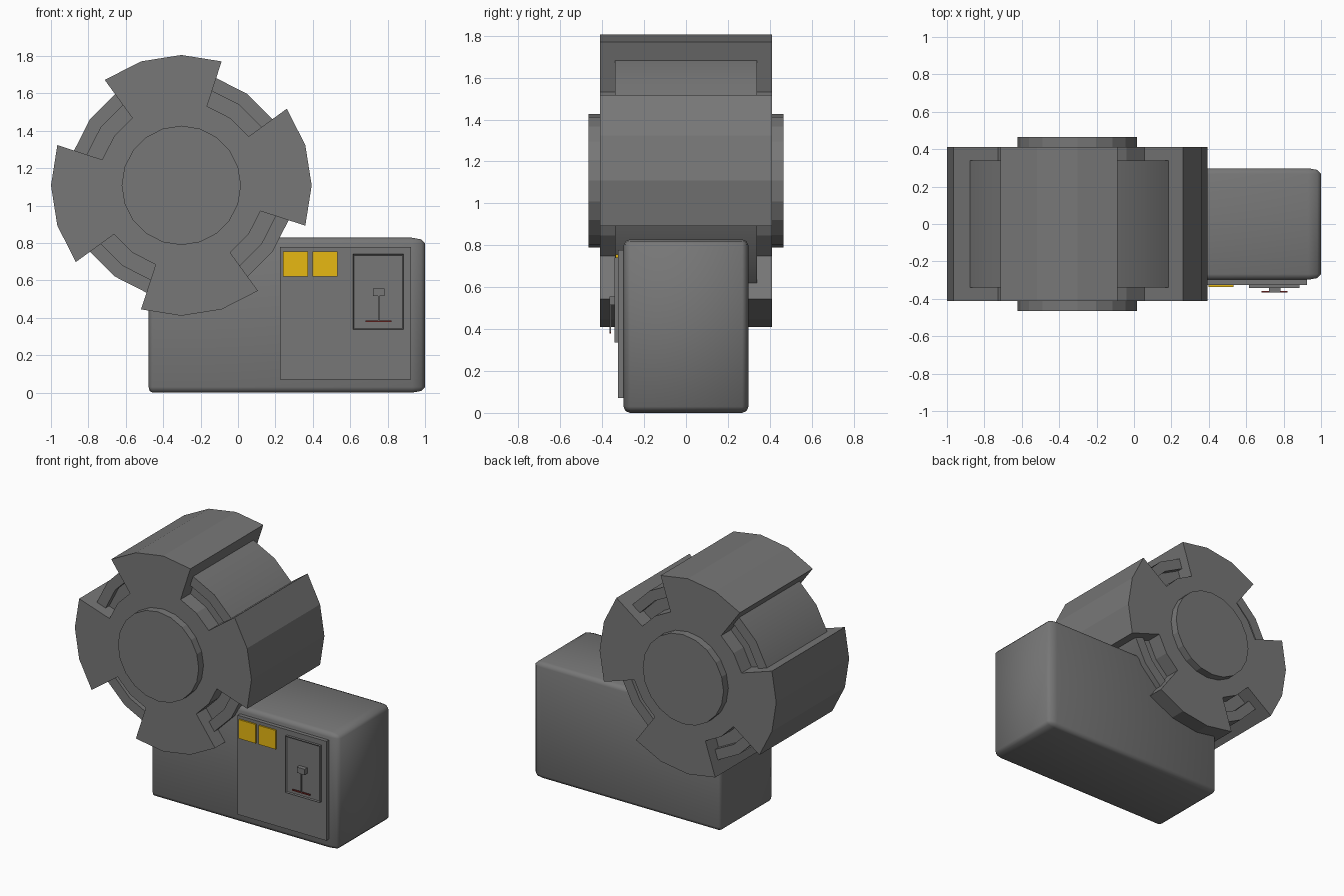
import bpy, bmesh
from math import sin, cos, radians

if "Cube" in bpy.data.objects:
    bpy.data.objects.remove(bpy.data.objects["Cube"])

CX, CZ = -0.303, 1.108          # wheel axis position
GREY = (0.184, 0.184, 0.184, 1)
YELLOW = (0.8, 0.484, 0.006, 1)
RED = (0.25, 0.03, 0.025, 1)


def material(color):
    name = "paint_%d_%d" % (color[0] * 1000, color[1] * 1000)
    mat = bpy.data.materials.get(name) or bpy.data.materials.new(name)
    mat.diffuse_color = color
    mat.use_nodes = True
    mat.node_tree.nodes["Principled BSDF"].inputs["Base Color"].default_value = mat.diffuse_color
    return mat


def add_mesh(name, bm, color=GREY, smooth=False, fix=True):
    if fix:
        bmesh.ops.recalc_face_normals(bm, faces=bm.faces)
    me = bpy.data.meshes.new(name)
    bm.to_mesh(me)
    bm.free()
    me.materials.append(material(color))
    ob = bpy.data.objects.new(name, me)
    bpy.context.collection.objects.link(ob)
    if smooth:
        bpy.ops.object.select_all(action='DESELECT')
        ob.select_set(True)
        bpy.context.view_layer.objects.active = ob
        bpy.ops.object.shade_smooth_by_angle(angle=radians(46))
    return ob


def cube(x, y, z):
    """A bmesh box from (min, max) ranges."""
    bm = bmesh.new()
    bmesh.ops.create_cube(bm, size=1)
    for v in bm.verts:
        for i, (a, b) in enumerate((x, y, z)):
            v.co[i] = a if v.co[i] < 0 else b
    return bm


def polar(r, deg, y):
    return (CX + r * cos(radians(deg)), y, CZ + r * sin(radians(deg)))


def prism(name, outline, half_depth):
    """Extrude an outline of (radius, degrees) along y around the wheel axis."""
    bm = bmesh.new()
    front = [bm.verts.new(polar(r, a, -half_depth)) for r, a in outline]
    back = [bm.verts.new(polar(r, a, half_depth)) for r, a in outline]
    bm.faces.new(front)
    bm.faces.new(back[::-1])
    n = len(outline)
    for i in range(n):
        j = (i + 1) % n
        bm.faces.new((front[i], back[i], back[j], front[j]))
    return add_mesh(name, bm)


# Toothed wheel: four 54 degree lobes with 36 degree gaps
outline = []
for k in range(4):
    outline += [(0.697, 90 * k + a) for a in (-18, 0, 18, 36)]
    outline += [(0.445, 90 * k + a) for a in (36, 54, 72)]
prism("wheel", outline, 0.411)

# Hub caps on both ends
prism("hub", [(0.319, 18 * i) for i in range(20)], 0.465)

# Recessed drum between the lobes, with a groove beside each end plate
section = [(0.445, -0.3), (0.53, -0.3), (0.53, -0.34), (0.603, -0.34),
           (0.603, 0.34), (0.53, 0.34), (0.53, 0.3), (0.445, 0.3)]
bm = bmesh.new()
for k in range(4):
    arcs = [[bm.verts.new(polar(r, 90 * k + a, y)) for r, y in section]
            for a in (36, 54, 72)]
    for p, q in zip(arcs, arcs[1:]):
        for i in range(len(section) - 1):
            f = bm.faces.new((p[i], p[i + 1], q[i + 1], q[i]))
            f.normal_update()
            c, n = f.calc_center_median(), f.normal
            side = n.x * (c.x - CX) + n.z * (c.z - CZ)
            if i in (1, 5):             # groove walls face the axis
                side = -side
            if (n.y * c.y if abs(n.y) > 0.5 else side) < 0:
                f.normal_flip()
add_mesh("drum", bm, smooth=True, fix=False)

# Base housing: bevelled box, bevel stretched along x at the right end
bm = cube((-0.478, 1.0), (-0.298, 0.298), (0, 0.828))
bmesh.ops.bevel(bm, geom=bm.edges[:], offset=0.03, segments=2, profile=0.5,
                affect='EDGES')
for v in bm.verts:
    if v.co.x > 0:
        v.co.x = 1 - (1 - v.co.x) * 2.3
    else:
        v.co.x = -0.478 + (v.co.x + 0.478) * 0.7
add_mesh("base_housing", bm, smooth=True)

# Front panel and two yellow plates
add_mesh("front_panel", cube((0.225, 0.925), (-0.325, -0.28), (0.07, 0.778)))
for i in range(2):
    x0 = 0.24 + 0.158 * i
    add_mesh("yellow_plate",
             cube((x0, x0 + 0.134), (-0.336, -0.32), (0.62, 0.755)), YELLOW)

# Switch plate with a shallow rim
bm = cube((0.614, 0.886), (-0.342, -0.32), (0.337, 0.741))
bm.normal_update()
face = [f for f in bm.faces if f.normal.y < -0.9]
bmesh.ops.inset_region(bm, faces=face, thickness=0.01, depth=0)
bmesh.ops.translate(bm, verts=face[0].verts, vec=(0, 0.006, 0))
add_mesh("switch_plate", bm)

# Lever: pivot block, rod and red handle bar
add_mesh("lever_block", cube((0.721, 0.782), (-0.366, -0.33), (0.516, 0.556)))
add_mesh("lever_rod", cube((0.748, 0.756), (-0.366, -0.358), (0.382, 0.53)))
add_mesh("lever_handle", cube((0.683, 0.822), (-0.366, -0.357), (0.378, 0.386)),
         RED)
